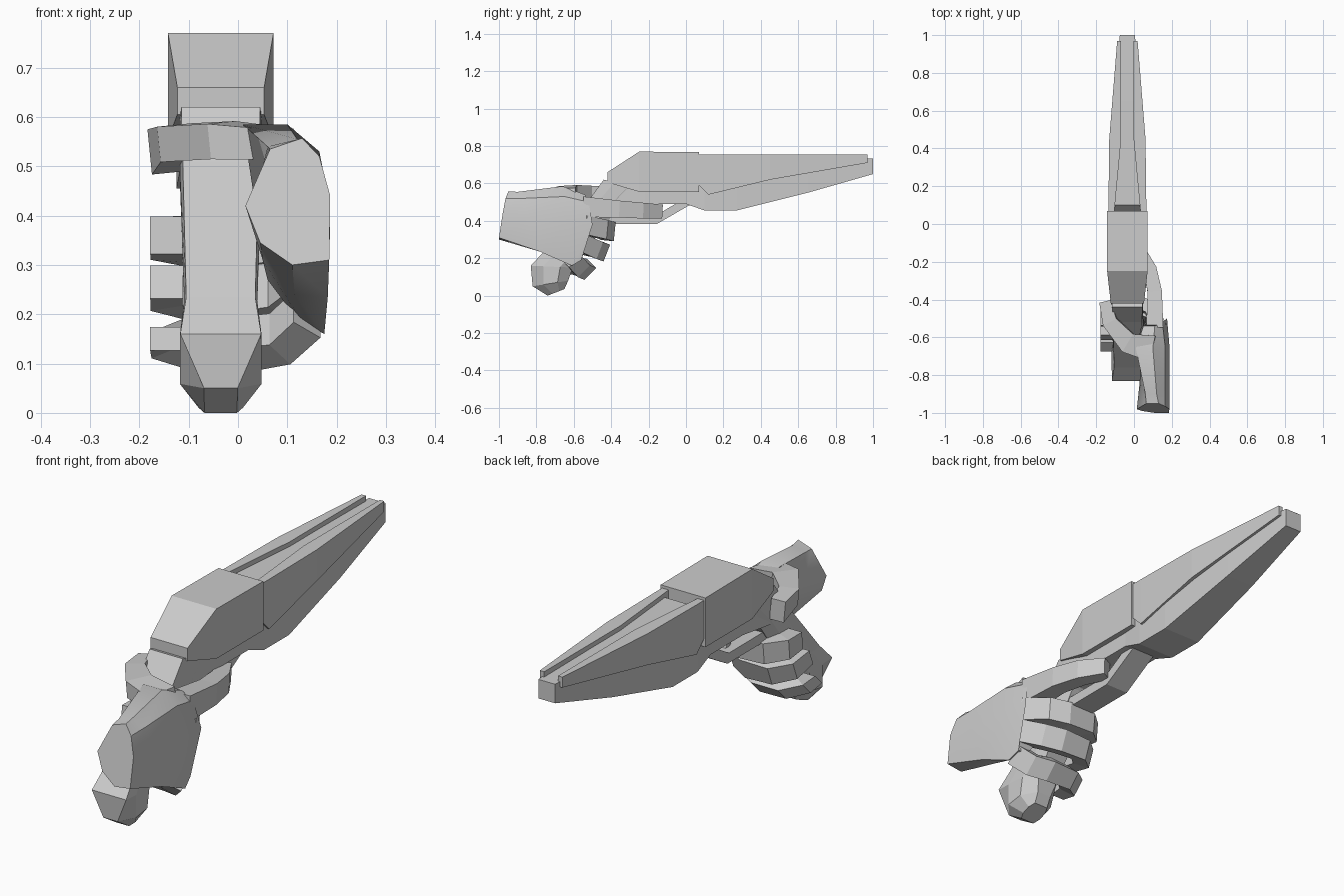
import bpy, bmesh
from mathutils import Vector

CX = -0.035  # centre line of the pistol


def loft(name, rings, smooth=False):
    """Skin a list of equal-length point rings and cap both ends."""
    bm = bmesh.new()
    vs = [[bm.verts.new(p) for p in r] for r in rings]
    n = len(vs[0])
    for a, b in zip(vs, vs[1:]):
        for i in range(n):
            j = (i + 1) % n
            bm.faces.new((a[i], a[j], b[j], b[i]))
    bm.faces.new(vs[0])
    bm.faces.new(vs[-1])
    bmesh.ops.recalc_face_normals(bm, faces=bm.faces)
    me = bpy.data.meshes.new(name)
    bm.to_mesh(me)
    bm.free()
    ob = bpy.data.objects.new(name, me)
    bpy.context.collection.objects.link(ob)
    if smooth:
        bpy.ops.object.select_all(action='DESELECT')
        ob.select_set(True)
        bpy.context.view_layer.objects.active = ob
        bpy.ops.object.shade_smooth_by_angle(angle=0.6)
    return ob


def box_loft(name, stations):
    """Stations along y: (y, z bottom, z top, x min, x max)."""
    return loft(name, [[(x0, y, z0), (x1, y, z0), (x1, y, z1), (x0, y, z1)]
                       for y, z0, z1, x0, x1 in stations])


def centred(name, stations):
    """Stations along y: (y, z bottom, z top, half width)."""
    return box_loft(name, [(y, a, b, CX - h, CX + h) for y, a, b, h in stations])


def limb(name, path, up, sizes):
    """Box-section finger along a path; sizes are (half height, half depth)."""
    pts = [Vector(p) for p in path]
    up = Vector(up).normalized()
    rings = []
    for i, p in enumerate(pts):
        d0 = (p - pts[max(i - 1, 0)]).normalized()
        d1 = (pts[min(i + 1, len(pts) - 1)] - p).normalized()
        side = (d0 + d1).cross(up).normalized()
        h, w = sizes[i]
        u, s = up * h, side * w
        rings.append([p + u + s, p + u - s, p - u - s, p - u + s])
    return loft(name, rings)


# Slide rear
centred("slide_rear", [(-0.42, 0.605, 0.66, 0.088), (-0.25, 0.555, 0.77, 0.107),
                       (0.07, 0.555, 0.767, 0.107)])

# Frame and barrel core
centred("frame", [(-0.42, 0.46, 0.62, 0.08), (-0.22, 0.49, 0.62, 0.083), (0.0, 0.49, 0.62, 0.083),
                  (0.1, 0.455, 0.735, 0.09), (0.27, 0.455, 0.735, 0.09),
                  (0.65, 0.55, 0.735, 0.068), (1.0, 0.65, 0.732, 0.04)])

# Pair of slide side plates with the groove between them
for side, label in ((-1, "left"), (1, "right")):
    box_loft("slide_plate_" + label,
             [(y, a, b, CX + side * i, CX + side * o) for y, a, b, i, o in (
                 (0.06, 0.60, 0.755, 0.070, 0.100), (0.12, 0.54, 0.755, 0.064, 0.100),
                 (0.45, 0.62, 0.755, 0.033, 0.096), (0.97, 0.71, 0.755, 0.033, 0.054))])

# Grip: back (y, z), front (y, z), half widths of back, sides and front
grip = []
for by, bz, fy, fz, bh, h, fh in (
        (-0.44, 0.62, -0.25, 0.57, 0.080, 0.083, 0.08),
        (-0.52, 0.51, -0.37, 0.46, 0.077, 0.083, 0.06),
        (-0.76, 0.235, -0.56, 0.21, 0.070, 0.074, 0.05),
        (-0.83, 0.16, -0.605, 0.15, 0.082, 0.083, 0.05),
        (-0.82, 0.05, -0.63, 0.08, 0.034, 0.083, 0.034),
        (-0.74, 0.0, -0.65, 0.035, 0.033, 0.045, 0.033)):
    half = [(0, bh), (0.3, h), (0.7, h), (1, fh)]
    ring = [(CX + w, by + t * (fy - by), bz + t * (fz - bz)) for t, w in half]
    grip.append(ring + [(2 * CX - x, y, z) for x, y, z in reversed(ring)])
loft("grip", grip)

# Trigger guard and trigger
limb("trigger_guard", [(CX, 0.02, 0.51), (CX, -0.16, 0.405), (CX, -0.42, 0.405)], (1, 0, 0),
     [(0.055, 0.022)] * 3)
limb("trigger", [(CX, -0.25, 0.52), (CX, -0.23, 0.46), (CX, -0.2, 0.42)], (1, 0, 0),
     [(0.02, 0.02), (0.02, 0.015), (0.02, 0.01)])

# Palm and wrist: ring outlines in x and z, each with a y for bottom and top
palm = []
for yb, ym, yt, outline in (
    (-1.0, -0.98, -0.95, [(0.11, 0.30), (0.185, 0.31), (0.187, 0.44), (0.165, 0.52),
                          (0.13, 0.557), (0.065, 0.535), (0.015, 0.42), (0.045, 0.345)]),
    (-0.78, -0.84, -0.90, [(0.115, 0.24), (0.182, 0.235), (0.187, 0.42), (0.165, 0.52),
                           (0.12, 0.555), (0.06, 0.54), (0.03, 0.42), (0.05, 0.31)]),
    (-0.61, -0.64, -0.66, [(0.13, 0.185), (0.175, 0.16), (0.187, 0.38), (0.165, 0.53),
                           (0.10, 0.585), (0.01, 0.585), (0.035, 0.42), (0.06, 0.27)]),
    (-0.56, -0.50, -0.54, [(0.12, 0.19), (0.165, 0.19), (0.175, 0.38), (0.15, 0.50),
                           (0.11, 0.54), (0.05, 0.54), (0.05, 0.42), (0.06, 0.27)])):
    ys = [yb, yb, ym, (ym + yt) / 2, yt, yt, ym, (yb + ym) / 2]
    palm.append([(x, y, z) for (x, z), y in zip(outline, ys)])
loft("palm", palm, smooth=True)

# Thumb crossing behind the grip to the left side
limb("thumb", [(0.10, -0.66, 0.545), (-0.03, -0.63, 0.553), (-0.125, -0.52, 0.548),
               (-0.15, -0.41, 0.532)], (-0.1, 0, 1),
     [(0.03, 0.07), (0.036, 0.055), (0.036, 0.04), (0.046, 0.03)])

# Index finger along the trigger guard
limb("index_finger", [(0.11, -0.55, 0.475), (0.11, -0.36, 0.463), (0.085, -0.24, 0.455),
                      (0.03, -0.14, 0.45)], (0, 0.05, 1),
     [(0.055, 0.045), (0.045, 0.038), (0.042, 0.035), (0.037, 0.03)])

# Three fingers wrapped round the front of the grip
for name, yk, zk, yf, zf, yt, zt, up, h in (
        ("middle_finger", -0.55, 0.38, -0.415, 0.345, -0.54, 0.36, (0, 0.1, 1), 0.051),
        ("ring_finger", -0.57, 0.29, -0.455, 0.24, -0.60, 0.265, (0, 0.35, 0.9), 0.048),
        ("little_finger", -0.61, 0.20, -0.535, 0.14, -0.65, 0.15, (0, 0.7, 0.7), 0.045)):
    limb(name, [(0.14, yk, zk), (0.085, yf - 0.03, zf + 0.01), (0.02, yf, zf), (-0.09, yf, zf),
                (-0.145, yf - 0.05, zf + 0.01), (-0.145, yt, zt)], up,
         [(h, 0.035), (h, 0.035), (h, 0.035), (h * 0.9, 0.035), (h * 0.85, 0.035), (h * 0.75, 0.033)])
